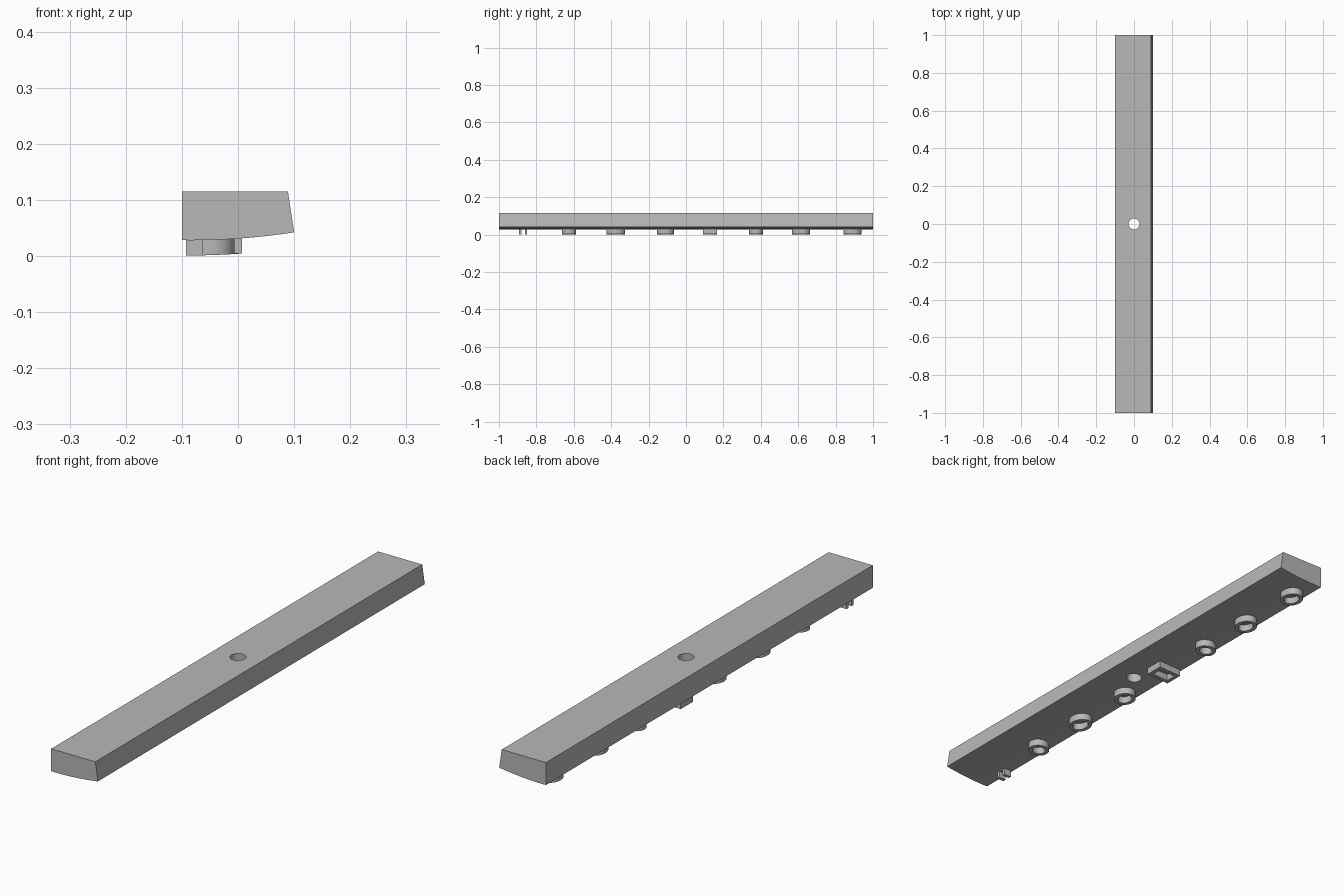
import bpy, bmesh, math

if "Cube" in bpy.data.objects:
    bpy.data.objects.remove(bpy.data.objects["Cube"], do_unlink=True)

grey = bpy.data.materials.new("plain_grey")
grey.use_nodes = True
COLOUR = (0.48, 0.48, 0.48, 1)
grey.diffuse_color = COLOUR
grey.node_tree.nodes["Principled BSDF"].inputs["Base Color"].default_value = COLOUR

BOSS_HEIGHT = 0.027


def underside(x):
    """Height of the gently curved lower face."""
    return 0.028 + 0.41 * (x + 0.085) ** 2


def finish(name, bm):
    bmesh.ops.recalc_face_normals(bm, faces=bm.faces)
    mesh = bpy.data.meshes.new(name)
    bm.to_mesh(mesh)
    bm.free()
    mesh.materials.append(grey)
    obj = bpy.data.objects.new(name, mesh)
    bpy.context.collection.objects.link(obj)
    return obj


def raised_frame(name, outer, inner):
    """Hollow boss following the underside, from two matching outlines."""
    bm = bmesh.new()
    loops = []
    for outline, drop in ((outer, -0.004), (outer, BOSS_HEIGHT),
                          (inner, BOSS_HEIGHT), (inner, -0.004)):
        loops.append([bm.verts.new((x, y, underside(x) - drop)) for x, y in outline])
    n = len(outer)
    for k in range(4):
        a, b = loops[k], loops[(k + 1) % 4]
        for i in range(n):
            j = (i + 1) % n
            bm.faces.new((a[i], a[j], b[j], b[i]))
    return finish(name, bm)


def oval(cx, cy, rx, ry, n=28):
    return [(cx + rx * math.cos(math.tau * i / n),
             cy + ry * math.sin(math.tau * i / n)) for i in range(n)]


def box_outline(x0, x1, y0, y1):
    return [(x0, y0), (x1, y0), (x1, y1), (x0, y1)]


def block(name, x0, x1, y0, y1):
    """Solid boss following the underside."""
    bm = bmesh.new()
    rings = [[bm.verts.new((x, y, underside(x) - d)) for x, y in box_outline(x0, x1, y0, y1)]
             for d in (-0.004, BOSS_HEIGHT)]
    bm.faces.new(rings[0])
    bm.faces.new(rings[1])
    for i in range(4):
        j = (i + 1) % 4
        bm.faces.new((rings[0][i], rings[0][j], rings[1][j], rings[1][i]))
    return finish(name, bm)


# Main bar: end profile extruded along y
bm = bmesh.new()
steps = 12
profile = [(-0.1, 0.115)]
for i in range(steps + 1):
    x = -0.1 + 0.2 * i / steps
    profile.append((x, underside(x)))
profile.append((0.089, 0.115))
cap = bm.faces.new([bm.verts.new((x, -1, z)) for x, z in profile])
grown = bmesh.ops.extrude_face_region(bm, geom=[cap], use_keep_orig=True)
moved = [g for g in grown["geom"] if isinstance(g, bmesh.types.BMVert)]
bmesh.ops.translate(bm, verts=moved, vec=(0, 2, 0))
bar = finish("bar", bm)

# Central through hole
bm = bmesh.new()
bmesh.ops.create_cone(bm, cap_ends=True, segments=40, radius1=0.029,
                      radius2=0.029, depth=0.4)
cutter = finish("hole_cutter", bm)
cutter.hide_render = True
cutter.hide_set(True)
cut = bar.modifiers.new("hole", "BOOLEAN")
cut.operation = "DIFFERENCE"
cut.solver = "EXACT"
cut.object = cutter

# Plain ring bosses along the underside: centre y, half length
for i, (y, half) in enumerate([(-0.625, 0.038), (-0.375, 0.05), (-0.11, 0.045),
                               (0.375, 0.038), (0.615, 0.048), (0.89, 0.048)]):
    raised_frame(f"ring_boss_{i + 1}", oval(-0.046, y, 0.04, half),
                 oval(-0.046, y, 0.025, half - 0.015))

# Rectangular frame boss and two small pegs
raised_frame("frame_boss", box_outline(-0.093, 0.007, 0.09, 0.165),
             box_outline(-0.078, -0.008, 0.106, 0.149))
for side, y in (("front", -0.893), ("back", -0.862)):
    block(f"{side}_peg", -0.093, -0.062, y, y + 0.013)

# Smooth the curved faces, keeping edges sharp
bpy.ops.object.select_all(action="DESELECT")
for obj in bpy.context.scene.objects:
    if obj.type == "MESH" and obj != cutter:
        obj.select_set(True)
bpy.context.view_layer.objects.active = bar
bpy.ops.object.shade_smooth_by_angle(angle=math.radians(30))
